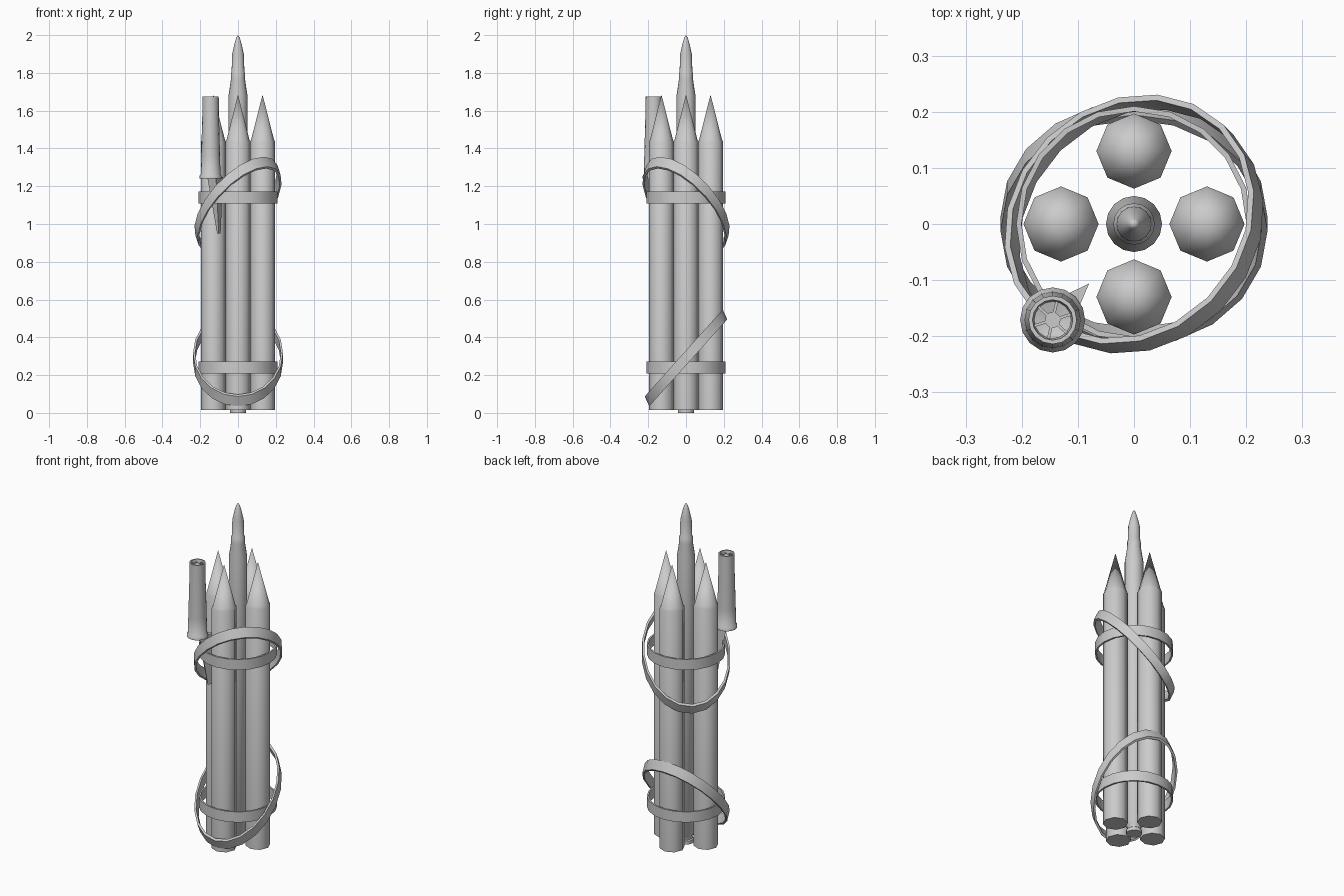
import bpy
from math import pi, cos, sin
from mathutils import Vector, Matrix

if "Cube" in bpy.data.objects:
    bpy.data.objects.remove(bpy.data.objects["Cube"])


def finish(name, verts, faces, angle):
    me = bpy.data.meshes.new(name)
    me.from_pydata(verts, [], faces)
    ob = bpy.data.objects.new(name, me)
    bpy.context.collection.objects.link(ob)
    bpy.ops.object.select_all(action='DESELECT')
    ob.select_set(True)
    bpy.context.view_layer.objects.active = ob
    bpy.ops.object.mode_set(mode='EDIT')
    bpy.ops.mesh.select_all(action='SELECT')
    bpy.ops.mesh.normals_make_consistent(inside=False)
    bpy.ops.object.mode_set(mode='OBJECT')
    bpy.ops.object.shade_smooth_by_angle(angle=angle)
    return ob


def lathe(name, profile, n, x=0, y=0, angle=0.85):
    """Spin (radius, z) points about a vertical axis; zero radius closes an end."""
    verts, rows, faces = [], [], []
    for r, z in profile:
        if r == 0:
            rows.append([len(verts)] * n)
            verts.append((x, y, z))
        else:
            rows.append([len(verts) + i for i in range(n)])
            verts += [(x + r * cos(2 * pi * i / n), y + r * sin(2 * pi * i / n), z)
                      for i in range(n)]
    for a, b in zip(rows, rows[1:]):
        for i in range(n):
            j = (i + 1) % n
            faces.append(list(dict.fromkeys((a[i], a[j], b[j], b[i]))))
    return finish(name, verts, faces, angle)


def strap(name, zc, u, v, w, inner, turn=0, n=20):
    """Flat band round the bundle: u, v are ring axes, w the half width."""
    u, v, w = Vector(u), Vector(v), Vector(w)
    rot = Matrix.Rotation(turn, 3, 'Z')
    verts, faces = [], []
    for i in range(n):
        a = 2 * pi * i / n
        p = u * cos(a) + v * sin(a)
        for q in (p - w, p + w, p * inner + w, p * inner - w):
            verts.append(rot @ q + Vector((0, 0, zc)))
    for i in range(n):
        j = (i + 1) % n
        for k in range(4):
            m = (k + 1) % 4
            faces.append((4 * i + k, 4 * j + k, 4 * j + m, 4 * i + m))
    return finish(name, verts, faces, 0.7)


# Four eight-sided tubes with pointed caps
for i, side in enumerate(('right', 'back', 'left', 'front')):
    a = i * pi / 2
    lathe('tube_' + side, [(0, .015), (.067, .015), (.067, 1.435), (.061, 1.445), (0, 1.685)],
          8, .13 * cos(a), .13 * sin(a))

# Central cartridge
lathe('cartridge', [(0, 0), (.042, 0), (.042, .02), (.036, .025), (.036, .04), (.05, .055),
                    (.05, 1.68), (.037, 1.77), (.037, 1.8), (.034, 1.805), (.031, 1.9),
                    (.021, 1.945), (.010, 1.985), (0, 2.0)], 16)

# Two level straps and two tilted ones
for name, z in (('lower_strap', .24), ('upper_strap', 1.14)):
    strap(name, z, (.21, 0, 0), (0, .21, 0), (0, 0, .031), .955)
tilt = ((.238, 0, 0), (0, .2065, .23), (0, -.012, .026), .955)
strap('lower_tilted_strap', .291, *tilt)
strap('upper_tilted_strap', 1.10, *tilt, turn=-3 * pi / 4)

# Knife handle with hollow pommel
hx, hy = -.145, -.171
lathe('knife_handle', [(0, 1.24), (.058, 1.24), (.058, 1.255), (.052, 1.262), (.050, 1.36),
                       (.044, 1.58), (.043, 1.676), (.036, 1.676), (.033, 1.655),
                       (.014, 1.65), (.014, 1.665), (0, 1.665)], 16, hx, hy)

# Spokes inside the pommel
for k in range(6):
    m = Matrix.Translation((hx, hy, 1.658)) @ Matrix.Rotation(k * pi / 3 + .3, 4, 'Z') \
        @ Matrix.Translation((.024, 0, 0)) @ Matrix.Diagonal((.024, .005, .014, 1))
    bpy.ops.mesh.primitive_cube_add(size=1)
    spoke = bpy.context.object
    spoke.name = 'pommel_spoke'
    spoke.data.transform(m)

# Tapered blade leaning in toward the bundle
verts = []
for z, pts in ((1.25, ((.092, 0), (.005, .03), (.005, -.035))),
               (.95, ((.075, 0), (.055, .006), (.055, -.006)))):
    for s, t in pts:
        verts.append((hx + (s - t) * .7071, hy + (s + t) * .7071, z))
finish('knife_blade', verts, [(0, 1, 2), (5, 4, 3), (0, 3, 4, 1), (1, 4, 5, 2), (2, 5, 3, 0)], .5)
